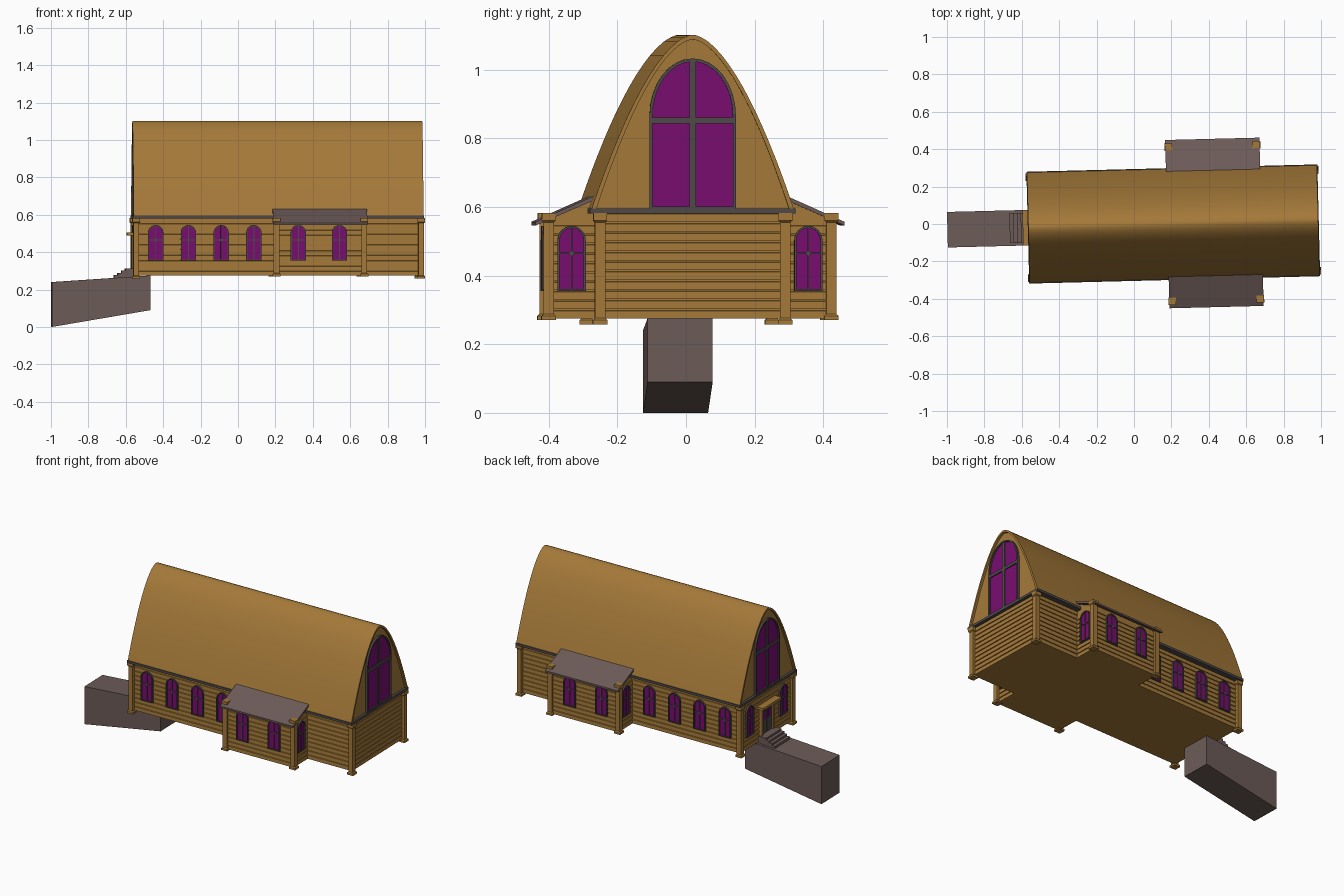
import bpy, bmesh, math
from mathutils import Matrix

cube = bpy.data.objects.get("Cube")
if cube:
    bpy.data.objects.remove(cube, do_unlink=True)


def material(name, rgb):
    m = bpy.data.materials.new(name)
    m.use_nodes = True
    m.diffuse_color = (*rgb, 1)
    bsdf = next(n for n in m.node_tree.nodes if n.type == 'BSDF_PRINCIPLED')
    bsdf.inputs["Base Color"].default_value = (*rgb, 1)
    bsdf.inputs["Roughness"].default_value = 0.8
    return m


WOOD = material("golden wood", (0.37, 0.19, 0.04))
STONE = material("brown grey stone", (0.15, 0.105, 0.097))
TRIM = material("dark grey trim", (0.075, 0.068, 0.066))
GLASS = material("magenta glass", (0.19, 0.004, 0.16))

# The whole building stands slightly turned
SITE = Matrix.Translation((0.21, 0, 0)) @ Matrix.Rotation(math.radians(1.45), 4, 'Z')


def finish(name, bm, mat, place=Matrix()):
    bmesh.ops.recalc_face_normals(bm, faces=bm.faces)
    mesh = bpy.data.meshes.new(name)
    bm.to_mesh(mesh)
    bm.free()
    mesh.materials.append(mat)
    obj = bpy.data.objects.new(name, mesh)
    obj.matrix_world = SITE @ place
    bpy.context.collection.objects.link(obj)
    return obj


def loft(name, rings, mat, place=Matrix()):
    """Skin a list of equal point rings and cap both ends."""
    bm = bmesh.new()
    loops = [[bm.verts.new(p) for p in ring] for ring in rings]
    n = len(loops[0])
    for a, b in zip(loops, loops[1:]):
        for i in range(n):
            j = (i + 1) % n
            bm.faces.new((a[i], a[j], b[j], b[i]))
    bm.faces.new(loops[0])
    bm.faces.new(loops[-1])
    return finish(name, bm, mat, place)


def prism(name, profile, x0, x1, mat):
    """Extrude a (y, z) profile along x."""
    return loft(name, [[(x, y, z) for y, z in profile] for x in (x0, x1)], mat)


def rect(cx, cy, hx, hy, z):
    return [(cx - hx, cy - hy, z), (cx + hx, cy - hy, z),
            (cx + hx, cy + hy, z), (cx - hx, cy + hy, z)]


def box(name, x0, x1, y0, y1, z0, z1, mat, place=Matrix()):
    c = ((x0 + x1) / 2, (y0 + y1) / 2, (x1 - x0) / 2, (y1 - y0) / 2)
    return loft(name, [rect(*c, z0), rect(*c, z1)], mat, place)


def clapboard(name, cx, cy, hx, hy, z0, z1, courses):
    """Block of overlapping boards, each flaring out at its lower edge."""
    lip, step, rings = 0.006, (z1 - z0) / courses, []
    for i in range(courses):
        z = z0 + i * step
        rings.append(rect(cx, cy, hx + lip, hy + lip, z))
        rings.append(rect(cx, cy, hx + lip * 0.8, hy + lip * 0.8, z + step * 0.8))
        rings.append(rect(cx, cy, hx, hy, z + step * 0.85))
        rings.append(rect(cx, cy, hx, hy, z + step))
    return loft(name, rings, WOOD)


def post(name, x, y, foot):
    steps = [(0.021, foot), (0.021, foot + 0.012), (0.015, foot + 0.018),
             (0.015, 0.555), (0.02, 0.56), (0.02, 0.582)]
    loft(name, [rect(x, y, r, r, z) for r, z in steps], WOOD)


def arch(w, z0, spring, top, n=16):
    pts = [(-w, z0), (w, z0)]
    for i in range(n + 1):
        a = math.pi * i / n
        pts.append((w * math.cos(a), spring + (top - spring) * math.sin(a)))
    return pts


def window(name, place, w, z0, spring, top, rim, bar, cross_z, depth):
    """Arched window facing -y: frame ring, pane and glazing bars."""
    outer = arch(w, z0, spring, top)
    inner = arch(w - rim, z0 + rim, spring, top - rim)
    bm = bmesh.new()
    rows = []
    for pts, y in ((outer, 0.004), (outer, -depth), (inner, -depth), (inner, 0.004)):
        rows.append([bm.verts.new((x, y, z)) for x, z in pts])
    n = len(outer)
    for a, b in zip(rows, rows[1:]):
        for i in range(n):
            j = (i + 1) % n
            bm.faces.new((a[i], a[j], b[j], b[i]))
    finish(name + "_frame", bm, TRIM, place)
    loft(name + "_pane", [[(x, y, z) for x, z in inner] for y in (0.003, -0.003)], GLASS, place)
    box(name + "_upright", -bar, bar, -depth * 0.8, 0, z0 + rim, top - rim, TRIM, place)
    box(name + "_crossbar", rim - w, w - rim, -depth * 0.8, 0,
        cross_z - bar, cross_z + bar, TRIM, place)


def place_at(x, y, turn):
    return Matrix.Translation((x, y, 0)) @ Matrix.Rotation(math.radians(turn), 4, 'Z')


def small_window(name, x, y, turn):
    place = place_at(x, y, turn)
    window(name, place, 0.041, 0.355, 0.503, 0.545, 0.006, 0.0022, 0.465, 0.01)
    # Small diamond boss where the bars meet
    r = 0.01
    diamond = [(-r, 0.465), (0, 0.465 - r), (r, 0.465), (0, 0.465 + r)]
    loft(name + "_boss", [[(x, y, z) for x, z in diamond] for y in (0, -0.008)], TRIM, place)


# Main hall walls and corner posts
HX, HY, BASE = 0.755, 0.262, 0.275
clapboard("hall_walls", 0, 0, HX, HY, BASE, 0.585, 11)
for sx in (-1, 1):
    for sy in (-1, 1):
        post("hall_post", sx * 0.762, sy * 0.27, 0.258)
box("eave_trim", -0.778, 0.778, -0.299, 0.299, 0.581, 0.596, TRIM)


# Curved roof shell
def roof_curve(half, top, n=40):
    pts = []
    for i in range(n + 1):
        t = -math.cos(math.pi * i / n)
        t = math.copysign(abs(t) ** 1.3, t)
        pts.append((half * t, top - (top - 0.594) * abs(t) ** 1.72))
    return pts


outside, inside = roof_curve(0.295, 1.102), roof_curve(0.281, 1.088)
roof = prism("roof", outside + inside[::-1], -0.775, 0.775, WOOD)
# Replace the folded end caps by clean strips
bm = bmesh.new()
bm.from_mesh(roof.data)
bmesh.ops.delete(bm, geom=[f for f in bm.faces if len(f.verts) > 4], context='FACES_ONLY')
bm.verts.ensure_lookup_table()
count = len(outside)
for end in (0, 2 * count):
    for i in range(count - 1):
        bm.faces.new([bm.verts[end + k] for k in
                      (i, i + 1, 2 * count - 2 - i, 2 * count - 1 - i)])
bmesh.ops.recalc_face_normals(bm, faces=bm.faces)
bm.to_mesh(roof.data)
bm.free()
bpy.ops.object.select_all(action='DESELECT')
roof.select_set(True)
bpy.context.view_layer.objects.active = roof
bpy.ops.object.shade_smooth_by_angle(angle=math.radians(30))

# Gable walls with tall windows
prism("gable_walls", roof_curve(0.283, 1.09), -0.762, 0.762, WOOD)
for name, x, turn in (("right", 0.763, 90), ("left", -0.763, -90)):
    window(name + "_gable_window", place_at(x, 0, turn),
           0.126, 0.593, 0.865, 1.033, 0.009, 0.009, 0.852, 0.012)

# Side wings, mirrored front and back
WX, WHX = 0.22, 0.228
for side, turn in ((-1, 0), (1, 180)):
    clapboard("wing_walls", WX, side * 0.325, WHX, 0.084, BASE, 0.55, 10)
    prism("wing_gable", [(side * y, z) for y, z in
          ((0.25, 0.545), (0.409, 0.545), (0.409, 0.567), (0.25, 0.634))],
          WX - WHX, WX + WHX, WOOD)
    prism("wing_roof", [(side * y, z) for y, z in
          ((0.45, 0.546), (0.45, 0.557), (0.275, 0.635), (0.275, 0.622))],
          WX - 0.252, WX + 0.252, STONE)
    for sx in (-1, 1):
        post("wing_post", WX + sx * 0.235, side * 0.412, 0.27)
        small_window("wing_end_window", WX + sx * (WHX + 0.006), side * 0.345, sx * 90)
    for x in (0.102, 0.322):
        small_window("wing_window", x, side * 0.415, turn)
    for i in range(4):
        small_window("hall_window", -0.657 + 0.175 * i, side * 0.268, turn)
    small_window("entrance_side_window", -0.761, side * 0.175, -90)

# Entrance: double door, surround and canopy
for side in (-1, 1):
    a, b = sorted((side * 0.002, side * 0.052))
    box("door_leaf", -0.767, -0.755, a, b, 0.312, 0.475, TRIM)
    a, b = sorted((side * 0.014, side * 0.04))
    box("door_pane", -0.77, -0.765, a, b, 0.40, 0.455, GLASS)
    a, b = sorted((side * 0.053, side * 0.07))
    box("door_jamb", -0.778, -0.75, a, b, 0.312, 0.49, WOOD)
box("door_lintel", -0.775, -0.75, -0.07, 0.07, 0.475, 0.49, WOOD)
box("door_canopy", -0.805, -0.75, -0.095, 0.095, 0.489, 0.505, WOOD)

# Steps and approach ramp
for i in range(4):
    box("step", -0.875 + 0.02 * i, -0.755, -0.08, 0.08, 0.255, 0.277 + 0.012 * i, STONE)
ramp = [(-1.208, 0.0), (-0.68, 0.09), (-0.68, 0.275), (-1.208, 0.24)]
loft("ramp", [[(x, y, z) for x, z in ramp] for y in (-0.095, 0.095)], STONE)
